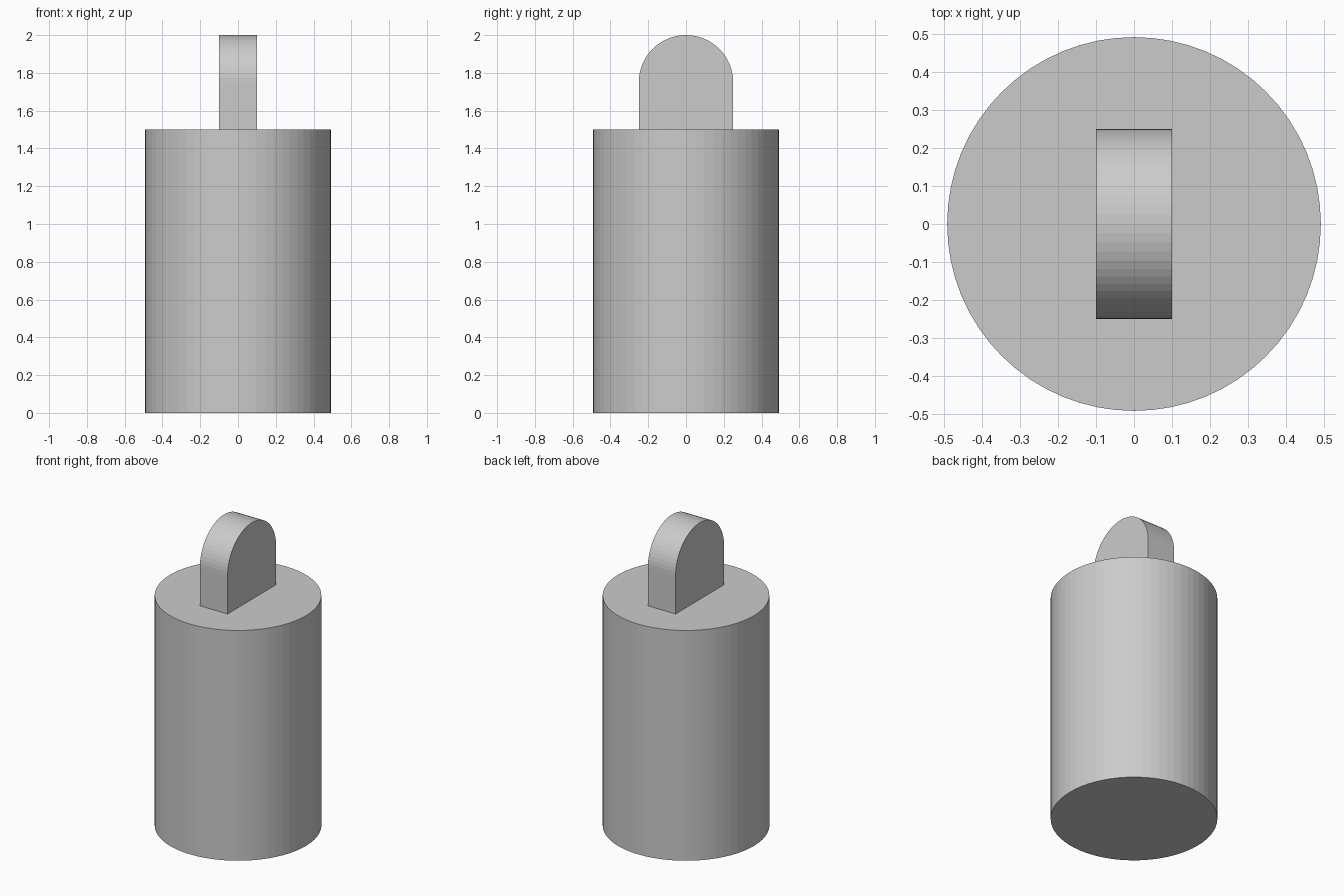
import bpy, bmesh, math

if "Cube" in bpy.data.objects:
    bpy.data.objects.remove(bpy.data.objects["Cube"])

BODY_R, BODY_H = 0.492, 1.5
TAB_R, TAB_THICK, TOP = 0.25, 0.2, 2.0
SIDES = 64

# Cylindrical body standing on the ground
bpy.ops.mesh.primitive_cylinder_add(vertices=SIDES, radius=BODY_R, depth=BODY_H,
                                    location=(0, 0, BODY_H / 2))
bpy.context.object.name = "body"

# Round-topped tab: arch profile in the YZ plane, extruded along X
arc_z = TOP - TAB_R
steps = SIDES // 2
profile = [(-TAB_R, BODY_H), (TAB_R, BODY_H)]
profile += [(TAB_R * math.cos(math.pi * i / steps),
             arc_z + TAB_R * math.sin(math.pi * i / steps)) for i in range(steps + 1)]

bm = bmesh.new()
face = bm.faces.new([bm.verts.new((-TAB_THICK / 2, y, z)) for y, z in profile])
ext = bmesh.ops.extrude_face_region(bm, geom=[face], use_keep_orig=True)
bmesh.ops.translate(bm, vec=(TAB_THICK, 0, 0),
                    verts=[g for g in ext["geom"] if isinstance(g, bmesh.types.BMVert)])
bmesh.ops.recalc_face_normals(bm, faces=bm.faces)
mesh = bpy.data.meshes.new("top_tab")
bm.to_mesh(mesh)
bm.free()
bpy.context.collection.objects.link(bpy.data.objects.new("top_tab", mesh))
